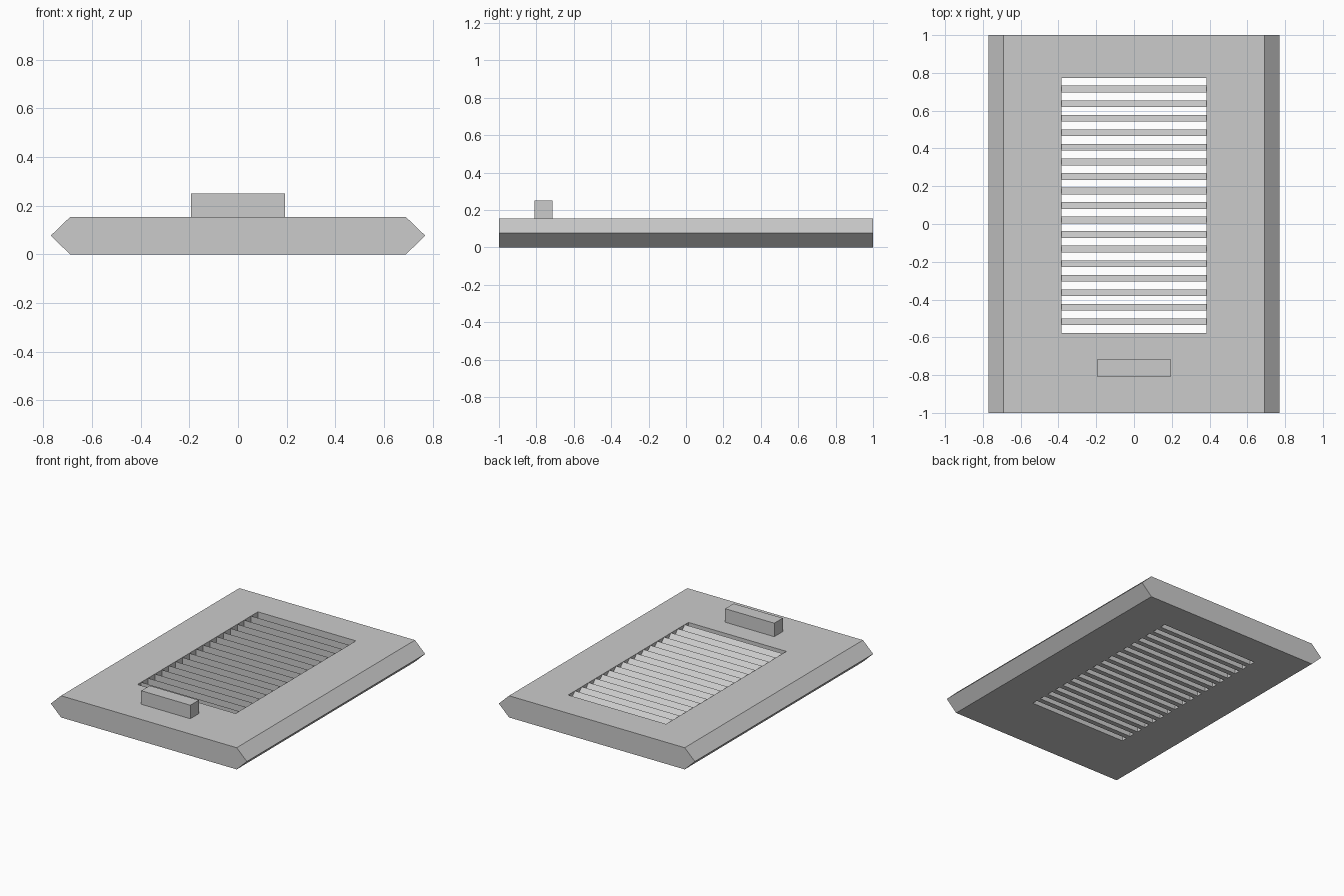
import bpy

if "Cube" in bpy.data.objects:
    bpy.data.objects.remove(bpy.data.objects["Cube"], do_unlink=True)

grey = bpy.data.materials.new("light_grey")
grey.use_nodes = True
colour = (0.6, 0.6, 0.6, 1)
grey.diffuse_color = colour
grey.node_tree.nodes["Principled BSDF"].inputs["Base Color"].default_value = colour


def prism(name, profile, axis, start, end):
    """Extrude a closed 2D profile along x (profile in y, z) or y (profile in x, z)."""
    def point(p, t):
        return (t, p[0], p[1]) if axis == "x" else (p[0], t, p[1])
    n = len(profile)
    verts = [point(p, t) for t in (start, end) for p in profile]
    faces = [tuple(range(n)), tuple(range(2 * n - 1, n - 1, -1))]
    faces += [(i, i + n, (i + 1) % n + n, (i + 1) % n) for i in range(n)]
    if axis == "x":
        faces = [f[::-1] for f in faces]
    mesh = bpy.data.meshes.new(name)
    mesh.from_pydata(verts, [], faces)
    mesh.materials.append(grey)
    obj = bpy.data.objects.new(name, mesh)
    bpy.context.scene.collection.objects.link(obj)
    return obj


def rect(a0, a1, z0, z1):
    return [(a0, z0), (a1, z0), (a1, z1), (a0, z1)]


HEIGHT = 0.154
HALF_OPEN = 0.385
OPEN_FRONT, OPEN_BACK = -0.577, 0.773
SLATS, SLAT_DEPTH = 17, 0.036
GAP = (OPEN_BACK - OPEN_FRONT - SLATS * SLAT_DEPTH) / (SLATS + 1)

# Panel with pointed long edges
panel = prism("vent_panel", [(-0.69, 0), (0.69, 0), (0.77, HEIGHT / 2), (0.69, HEIGHT),
                             (-0.69, HEIGHT), (-0.77, HEIGHT / 2)], "y", -1, 1)

# Rectangular opening
cutter = prism("opening_cutter", rect(-HALF_OPEN, HALF_OPEN, -0.1, 0.3), "y", OPEN_FRONT, OPEN_BACK)
cutter.hide_render = True
cutter.hide_viewport = True
cut = panel.modifiers.new("opening", "BOOLEAN")
cut.operation = "DIFFERENCE"
cut.solver = "EXACT"
cut.object = cutter
bpy.context.view_layer.objects.active = panel
bpy.ops.object.modifier_apply(modifier=cut.name)
bpy.data.objects.remove(cutter, do_unlink=True)

# Slats with tops sloping down to the back
for i in range(SLATS):
    y = OPEN_FRONT + GAP + i * (SLAT_DEPTH + GAP)
    back = y + SLAT_DEPTH
    prism(f"slat_{i + 1}", [(y, 0), (back, 0), (back, HEIGHT - SLAT_DEPTH), (y, HEIGHT)],
          "x", -HALF_OPEN, HALF_OPEN)

# Raised handle block near the front
prism("handle", rect(-0.193, 0.193, HEIGHT, 0.25), "y", -0.81, -0.715)
